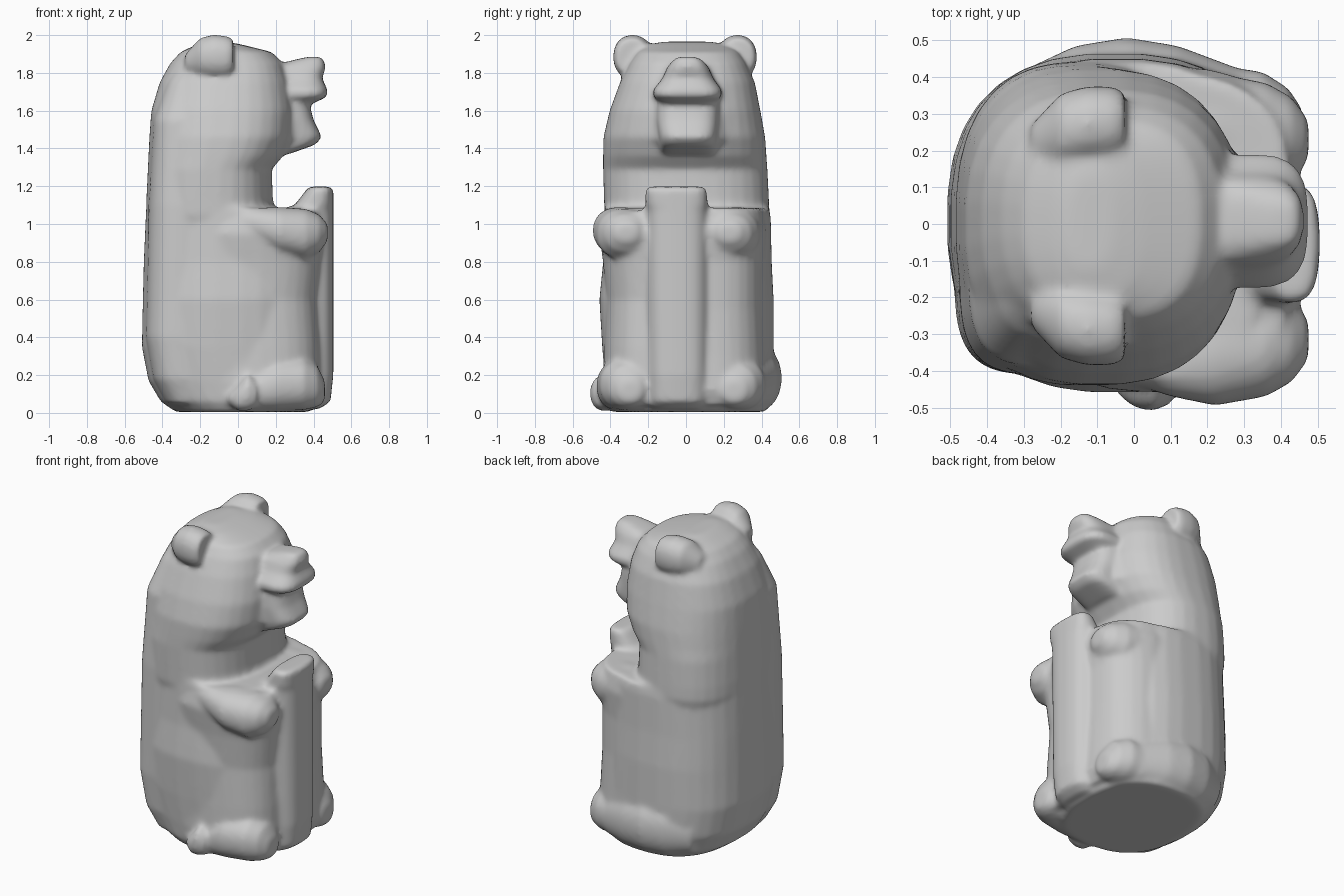
import bpy, bmesh, math

parts = []


def loft(name, axis, rings, n=32, power=2.5, flip=None):
    """Skin superellipse rings (pos, a0, a1, b0, b1) stacked along 'x' or 'z'.
    flip mirrors the part across y and shifts it by that amount."""
    bm = bmesh.new()
    loops = []
    for pos, a0, a1, b0, b1 in rings:
        loop = []
        for i in range(n):
            t = 2 * math.pi * (i + 0.5) / n
            c, s = math.cos(t), math.sin(t)
            a = (a0 + a1) / 2 + (a1 - a0) / 2 * math.copysign(abs(c) ** (2 / power), c)
            b = (b0 + b1) / 2 + (b1 - b0) / 2 * math.copysign(abs(s) ** (2 / power), s)
            x, y, z = (a, b, pos) if axis == 'z' else (pos, a, b)
            loop.append(bm.verts.new((x, y if flip is None else flip - y, z)))
        loops.append(loop)
    for lo, hi in zip(loops, loops[1:]):
        for i in range(n):
            j = (i + 1) % n
            bm.faces.new((lo[i], lo[j], hi[j], hi[i]))
    bm.faces.new(loops[0][::-1])
    bm.faces.new(loops[-1])
    bmesh.ops.recalc_face_normals(bm, faces=bm.faces)
    me = bpy.data.meshes.new(name)
    bm.to_mesh(me)
    bm.free()
    ob = bpy.data.objects.new(name, me)
    bpy.context.collection.objects.link(ob)
    parts.append(ob)


# Lower body, ending in the ledge at chest height
loft("lower_body", 'z', [
    (0.005, -0.33, 0.38, -0.39, 0.42),
    (0.06, -0.41, 0.41, -0.42, 0.45),
    (0.17, -0.475, 0.42, -0.43, 0.465),
    (0.35, -0.51, 0.41, -0.445, 0.465),
    (0.60, -0.505, 0.40, -0.46, 0.465),
    (0.80, -0.50, 0.40, -0.44, 0.455),
    (1.03, -0.49, 0.40, -0.435, 0.45),
    (1.085, -0.487, 0.38, -0.432, 0.442)])

# Neck and head rise from the back of the ledge
loft("neck_and_head", 'z', [
    (0.90, -0.46, 0.21, -0.40, 0.41),
    (1.05, -0.487, 0.20, -0.433, 0.443),
    (1.13, -0.486, 0.185, -0.435, 0.44),
    (1.29, -0.478, 0.18, -0.44, 0.432),
    (1.36, -0.475, 0.24, -0.44, 0.427),
    (1.46, -0.47, 0.29, -0.438, 0.42),
    (1.60, -0.46, 0.30, -0.405, 0.395),
    (1.75, -0.415, 0.275, -0.35, 0.365),
    (1.85, -0.36, 0.24, -0.30, 0.32),
    (1.91, -0.305, 0.18, -0.26, 0.28),
    (1.95, -0.22, 0.02, -0.20, 0.22),
    (1.965, -0.18, -0.06, -0.12, 0.13)])

# Squarer corner of the back on the right-hand side
loft("back_corner", 'z', [
    (0.05, -0.38, 0.0, -0.36, 0.15),
    (0.18, -0.45, 0.0, -0.395, 0.15),
    (0.40, -0.49, 0.0, -0.41, 0.18),
    (1.10, -0.475, 0.0, -0.41, 0.18),
    (1.55, -0.45, 0.0, -0.385, 0.17),
    (1.75, -0.38, 0.0, -0.31, 0.15),
    (1.85, -0.32, 0.0, -0.25, 0.15)], power=3.4)

# Upper muzzle with flared lip and raised nose
loft("upper_muzzle", 'z', [
    (1.63, 0.16, 0.38, -0.12, 0.14),
    (1.675, 0.16, 0.475, -0.175, 0.19),
    (1.71, 0.16, 0.475, -0.175, 0.19),
    (1.77, 0.16, 0.445, -0.125, 0.145),
    (1.83, 0.16, 0.465, -0.10, 0.12),
    (1.865, 0.28, 0.455, -0.07, 0.09),
    (1.885, 0.37, 0.44, -0.045, 0.055)], power=3)

# Lower jaw reaching forward at the chin, and the mouth core behind it
loft("lower_jaw", 'z', [
    (1.37, 0.05, 0.27, -0.14, 0.16),
    (1.42, 0.05, 0.41, -0.14, 0.16),
    (1.46, 0.05, 0.445, -0.145, 0.165),
    (1.55, 0.05, 0.40, -0.16, 0.175),
    (1.63, 0.05, 0.38, -0.16, 0.18),
    (1.68, 0.05, 0.37, -0.13, 0.15)], power=3.2)
loft("muzzle_root", 'z', [
    (1.37, 0.0, 0.25, -0.20, 0.22),
    (1.45, 0.0, 0.34, -0.22, 0.24),
    (1.58, 0.0, 0.34, -0.21, 0.23),
    (1.68, 0.0, 0.33, -0.19, 0.21),
    (1.80, 0.0, 0.28, -0.16, 0.18)], power=2.2)

# Upright log held against the belly
loft("held_log", 'z', [
    (0.02, 0.15, 0.43, -0.19, 0.11),
    (0.06, 0.15, 0.49, -0.205, 0.125),
    (0.20, 0.15, 0.505, -0.21, 0.125),
    (1.07, 0.20, 0.505, -0.215, 0.12),
    (1.10, 0.30, 0.505, -0.215, 0.115),
    (1.18, 0.36, 0.505, -0.215, 0.11),
    (1.198, 0.38, 0.49, -0.20, 0.095)], power=2.8)

# Belly flanks filling the space between arms, feet and log
loft("left_flank", 'z', [
    (0.04, -0.30, 0.42, -0.20, 0.42),
    (0.12, -0.30, 0.45, -0.20, 0.44),
    (0.30, -0.30, 0.44, -0.20, 0.43),
    (0.55, -0.30, 0.43, -0.20, 0.42),
    (0.80, -0.30, 0.43, -0.20, 0.42),
    (0.97, -0.30, 0.455, -0.20, 0.43),
    (1.085, -0.30, 0.42, -0.20, 0.41)])
loft("right_flank", 'z', [
    (0.04, -0.30, 0.42, -0.41, 0.10),
    (0.15, -0.30, 0.435, -0.44, 0.10),
    (0.35, -0.30, 0.43, -0.435, 0.10),
    (0.60, -0.30, 0.415, -0.425, 0.10),
    (0.80, -0.30, 0.435, -0.44, 0.10),
    (0.95, -0.30, 0.455, -0.46, 0.10),
    (1.07, -0.30, 0.42, -0.43, 0.10)])

# Paired ears, arms and feet, mirrored across y
ear = [(-0.28, -0.28, -0.18, 1.80, 1.90),
       (-0.20, -0.365, -0.17, 1.78, 1.985),
       (-0.13, -0.385, -0.18, 1.77, 2.003),
       (-0.06, -0.385, -0.185, 1.77, 1.995),
       (-0.025, -0.37, -0.20, 1.79, 1.98)]
arm = [(-0.02, -0.43, -0.34, 0.96, 1.07),
       (0.10, -0.47, -0.30, 0.91, 1.085),
       (0.22, -0.495, -0.20, 0.84, 1.09),
       (0.36, -0.47, -0.18, 0.81, 1.08),
       (0.43, -0.43, -0.20, 0.85, 1.05),
       (0.475, -0.37, -0.26, 0.91, 1.00)]
foot = [(-0.06, -0.43, -0.30, 0.03, 0.12),
        (0.05, -0.46, -0.28, 0.015, 0.19),
        (0.20, -0.475, -0.21, 0.01, 0.28),
        (0.35, -0.455, -0.17, 0.015, 0.29),
        (0.42, -0.41, -0.19, 0.03, 0.25),
        (0.46, -0.35, -0.24, 0.06, 0.17)]
for side, shifts in (("right", (None, None, None)), ("left", (-0.01, -0.085, -0.04))):
    for part, rings, shift in zip(("ear", "arm", "foot"), (ear, arm, foot), shifts):
        loft(side + "_" + part, 'x', rings, power=2.2, flip=shift)

# Small toe on the right side, broad heel swell on the left
loft("right_toe", 'x', [
    (-0.05, -0.46, -0.38, 0.05, 0.10),
    (0.0, -0.50, -0.36, 0.01, 0.15),
    (0.05, -0.51, -0.36, 0.01, 0.21),
    (0.10, -0.49, -0.38, 0.03, 0.17)], power=2.2)
loft("left_heel", 'x', [
    (-0.32, 0.25, 0.41, 0.06, 0.30),
    (-0.16, 0.25, 0.485, 0.015, 0.36),
    (-0.02, 0.25, 0.508, 0.01, 0.36),
    (0.12, 0.25, 0.485, 0.01, 0.34),
    (0.28, 0.25, 0.425, 0.02, 0.28)], power=2.1)

# Fuse every part into one softly carved skin
bpy.ops.object.select_all(action='DESELECT')
for ob in parts:
    ob.select_set(True)
bpy.context.view_layer.objects.active = parts[0]
bpy.ops.object.join()
bear = bpy.context.object
bear.name = "carved_bear"
remesh = bear.modifiers.new("fuse", 'REMESH')
remesh.mode = 'VOXEL'
remesh.voxel_size = 0.014
soften = bear.modifiers.new("soften", 'SMOOTH')
soften.factor = 0.5
soften.iterations = 10
for mod in ("fuse", "soften"):
    bpy.ops.object.modifier_apply(modifier=mod)
bpy.ops.object.shade_smooth_by_angle(angle=math.radians(60))
